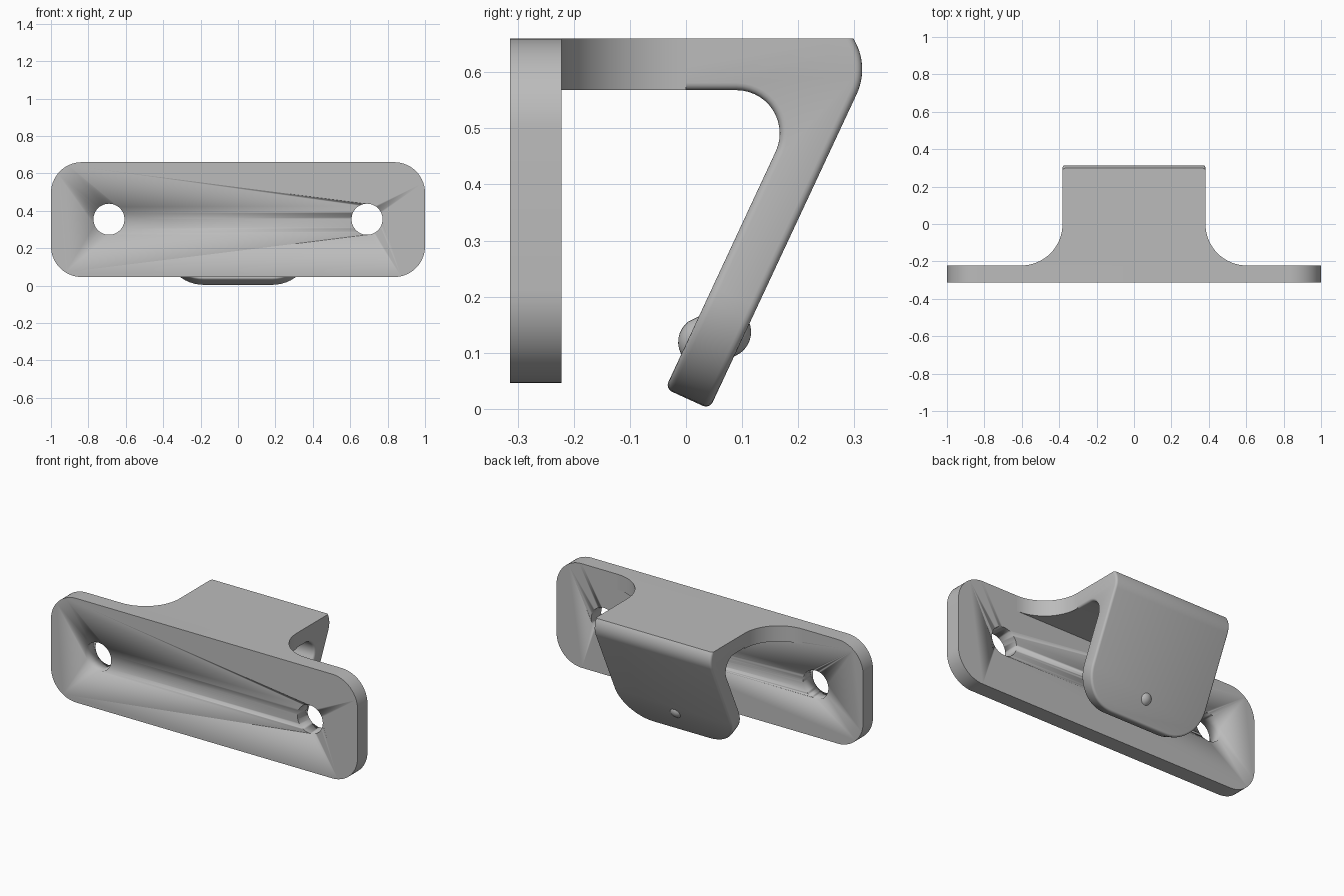
import bpy, bmesh
from math import sin, cos, pi, radians, atan2
from mathutils import Vector, Matrix

cube = bpy.data.objects.get("Cube")
if cube:
    bpy.data.objects.remove(cube, do_unlink=True)

GREY = (0.5, 0.5, 0.5, 1)
metal = bpy.data.materials.new("grey metal")
metal.use_nodes = True
metal.diffuse_color = GREY
metal.node_tree.nodes["Principled BSDF"].inputs["Base Color"].default_value = GREY

TOP, BACK = 0.66, -0.222          # top of bracket, rear face of plate
HALF, SHELF = 0.382, 0.568        # half width of hook, underside of shelf
TILT = atan2(-0.426, 0.905)       # slope of the flap


def arc(cy, cz, r, a0, a1, n=14):
    return [(cy + r * cos(a0 + (a1 - a0) * i / n),
             cz + r * sin(a0 + (a1 - a0) * i / n)) for i in range(n + 1)]


def prism(points, direction):
    """Extrude a closed loop of 3D points along a direction."""
    bm = bmesh.new()
    face = bm.faces.new([bm.verts.new(p) for p in points])
    out = bmesh.ops.extrude_face_region(bm, geom=[face])
    moved = [v for v in out["geom"] if isinstance(v, bmesh.types.BMVert)]
    bmesh.ops.translate(bm, vec=Vector(direction), verts=moved)
    bmesh.ops.recalc_face_normals(bm, faces=bm.faces)
    return bm


def finish(bm, name):
    bmesh.ops.recalc_face_normals(bm, faces=bm.faces)
    mesh = bpy.data.meshes.new(name)
    bm.to_mesh(mesh)
    bm.free()
    mesh.materials.append(metal)
    obj = bpy.data.objects.new(name, mesh)
    bpy.context.collection.objects.link(obj)
    bpy.ops.object.select_all(action='DESELECT')
    obj.select_set(True)
    bpy.context.view_layer.objects.active = obj
    bpy.ops.object.shade_smooth_by_angle(angle=radians(30))
    return obj


# Mounting plate with rounded corners
FRONT, LOW, R = -0.314, 0.046, 0.165
outline = []
for i, (x, z) in enumerate([(1 - R, TOP - R), (R - 1, TOP - R),
                            (R - 1, LOW + R), (1 - R, LOW + R)]):
    outline += arc(x, z, R, i * pi / 2, (i + 1) * pi / 2)
plate = finish(prism([(x, FRONT, z) for x, z in outline], (0, BACK - FRONT, 0)),
               "mounting_plate")

# Screw holes
for side in (-1, 1):
    ring = arc(0.69 * side, 0.355, 0.083, 0, 2 * pi, 48)[:-1]
    cutter = finish(prism([(x, FRONT - 0.1, z) for x, z in ring], (0, 0.4, 0)),
                    "hole_cutter")
    cutter.hide_render = True
    mod = plate.modifiers.new("screw_hole", 'BOOLEAN')
    mod.operation, mod.solver, mod.object = 'DIFFERENCE', 'EXACT', cutter
    bpy.context.view_layer.objects.active = plate
    bpy.ops.object.modifier_apply(modifier=mod.name)
    bpy.data.objects.remove(cutter, do_unlink=True)

# Hook: shelf and sloping flap in one side profile
profile = [(BACK, TOP), (BACK, SHELF), (0, SHELF)]
profile += arc(0.09, SHELF - 0.077, 0.077, pi / 2, TILT + 0.02)
profile += [(-0.037, 0.036), (0.042, 0.0)]
profile += arc(0.21, 0.605, 0.104, TILT + 0.02, 0.557)
profile[-1] = (profile[-1][0], TOP)
bm = prism([(-HALF, y, z) for y, z in profile], (2 * HALF, 0, 0))


def middle(edge):
    return (edge.verts[0].co + edge.verts[1].co) / 2


# Large rounded corners at the flap tip
tips = [e for e in bm.edges if abs(middle(e).x) > HALF - 0.01
        and max(v.co.z for v in e.verts) < 0.04]
bmesh.ops.bevel(bm, geom=tips, offset=0.2, offset_type='OFFSET', segments=12,
                profile=0.5, affect='EDGES')
# Small softened rim around the flap
rim = [e for e in bm.edges if e.calc_face_angle(0) > radians(35)
       and middle(e).z < TOP - 0.001
       and (middle(e).z < SHELF - 0.001 or middle(e).y > 0.001)]
bmesh.ops.bevel(bm, geom=rim, offset=0.013, offset_type='OFFSET', segments=4,
                profile=0.5, affect='EDGES')
finish(bm, "hook")

# Flared gussets joining shelf to plate
for side, name in ((-1, "right_gusset"), (1, "left_gusset")):
    curve = arc(HALF + 0.222, 0, 0.222, pi, 1.5 * pi, 20)
    loop = [(HALF, BACK)] + curve
    finish(prism([(x * side, y, SHELF) for x, y in loop], (0, 0, TOP - SHELF)), name)

# Round-ended locating pin through the flap
bm = bmesh.new()
bmesh.ops.create_uvsphere(bm, u_segments=32, v_segments=16, radius=0.046)
for v in bm.verts:
    v.co.z += 0.021 if v.co.z > 0.0001 else -0.021
bmesh.ops.transform(bm, matrix=Matrix.Translation((0, 0.051, 0.128))
                    @ Matrix.Rotation(pi / 2 - TILT, 4, 'X'), verts=bm.verts)
finish(bm, "locating_pin")
